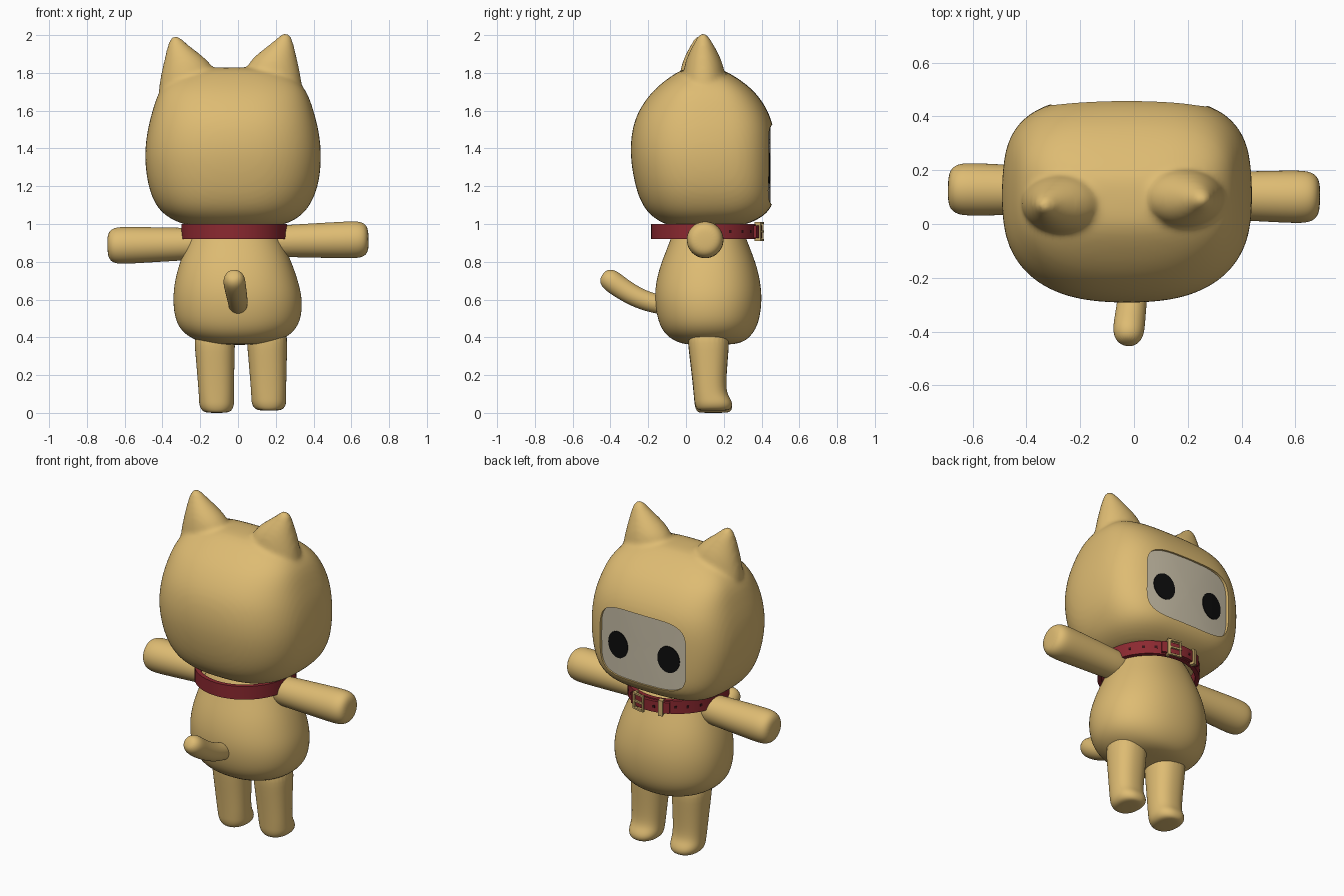
import bpy, bmesh, math
from mathutils import Vector

if "Cube" in bpy.data.objects:
    bpy.data.objects.remove(bpy.data.objects["Cube"])


def material(name, color):
    m = bpy.data.materials.new(name)
    m.use_nodes = True
    m.diffuse_color = (*color, 1)
    m.node_tree.nodes["Principled BSDF"].inputs["Base Color"].default_value = (*color, 1)
    return m


FUR = material("tan fur", (0.73, 0.50, 0.17))
RED = material("red leather", (0.26, 0.022, 0.03))
DARK = material("dark hole", (0.04, 0.006, 0.008))
FACE = material("pale face", (0.58, 0.52, 0.39))
BLACK = material("black eye", (0.004, 0.004, 0.004))
METAL = material("brass", (0.60, 0.42, 0.15))


def make(name, rings, mats, closed=True, caps=True):
    """Skin a list of point rings into a mesh object."""
    bm = bmesh.new()
    vr = [[bm.verts.new(p) for p in ring] for ring in rings]
    n = len(vr[0])
    for a, b in zip(vr, vr[1:]):
        for i in range(n if closed else n - 1):
            j = (i + 1) % n
            bm.faces.new((a[i], a[j], b[j], b[i]))
    if caps:
        bm.faces.new(vr[0])
        bm.faces.new(vr[-1])
    bmesh.ops.recalc_face_normals(bm, faces=bm.faces)
    me = bpy.data.meshes.new(name)
    bm.to_mesh(me)
    bm.free()
    for m in mats:
        me.materials.append(m)
    ob = bpy.data.objects.new(name, me)
    bpy.context.collection.objects.link(ob)
    return ob


def apply(ob, angle=40):
    """Bake modifiers and smooth the shading, keeping edges sharp."""
    dg = bpy.context.evaluated_depsgraph_get()
    dg.update()
    me = bpy.data.meshes.new_from_object(ob.evaluated_get(dg))
    ob.modifiers.clear()
    ob.data = me
    me.polygons.foreach_set("use_smooth", [True] * len(me.polygons))
    me.set_sharp_from_angle(angle=math.radians(angle))


def subdivide(ob, levels=2):
    mod = ob.modifiers.new("smooth", "SUBSURF")
    mod.levels = levels
    apply(ob)


def spow(v, e):
    return math.copysign(abs(v) ** e, v)


def loft(name, rows, front=2.0, back=2.0, n=28):
    """Rounded body from rows of z, x min, x max, y min, y max."""
    rings = []
    for z, x0, x1, y0, y1 in rows:
        ring = []
        for i in range(n):
            t = math.tau * i / n
            s, c = math.sin(t), math.cos(t)
            e = 2 / (front if s > 0 else back)
            ring.append(((x0 + x1) / 2 + (x1 - x0) / 2 * spow(c, e),
                         (y0 + y1) / 2 + (y1 - y0) / 2 * spow(s, e), z))
        rings.append(ring)
    ob = make(name, rings, [FUR])
    subdivide(ob)
    return ob


def tube(name, path, n=20):
    """Round limb along points of x, y, z, radius."""
    pts = [Vector(p[:3]) for p in path]
    rings = []
    for i, p in enumerate(pts):
        d = (pts[min(i + 1, len(pts) - 1)] - pts[max(i - 1, 0)]).normalized()
        u = d.cross(Vector((0.1, 0.3, 1))).normalized()
        v = d.cross(u)
        rings.append([p + path[i][3] * (u * math.cos(math.tau * k / n) + v * math.sin(math.tau * k / n))
                      for k in range(n)])
    ob = make(name, rings, [FUR])
    subdivide(ob)
    return ob


# Torso
loft("torso", [(0.36, -0.1, 0.1, 0.02, 0.22), (0.37, -0.19, 0.19, -0.04, 0.3),
               (0.41, -0.28, 0.28, -0.11, 0.35), (0.48, -0.335, 0.335, -0.15, 0.39),
               (0.6, -0.348, 0.345, -0.17, 0.405), (0.7, -0.337, 0.32, -0.16, 0.395),
               (0.8, -0.31, 0.285, -0.132, 0.37), (0.92, -0.26, 0.23, -0.08, 0.32),
               (1.06, -0.2, 0.17, -0.04, 0.27)], 2.2, 2.2)

# Head with both ears fused into one soft skin
head = loft("head", [(0.985, -0.2, 0.16, -0.04, 0.24), (0.995, -0.29, 0.25, -0.11, 0.32),
                     (1.04, -0.385, 0.335, -0.185, 0.415), (1.1, -0.44, 0.385, -0.235, 0.465),
                     (1.2, -0.48, 0.43, -0.272, 0.475), (1.36, -0.5, 0.447, -0.3, 0.475),
                     (1.5, -0.482, 0.43, -0.29, 0.47), (1.6, -0.455, 0.402, -0.255, 0.438),
                     (1.7, -0.425, 0.37, -0.185, 0.37), (1.77, -0.36, 0.31, -0.1, 0.28),
                     (1.815, -0.26, 0.21, -0.03, 0.2), (1.83, -0.14, 0.09, 0.03, 0.15)], 3.2, 2.5)
EAR = [(1.64, -0.43, -0.15, -0.03, 0.19), (1.74, -0.418, -0.12, -0.04, 0.19),
       (1.83, -0.4, -0.12, -0.03, 0.18), (1.9, -0.383, -0.2, -0.002, 0.145),
       (1.955, -0.37, -0.275, 0.03, 0.115), (1.985, -0.357, -0.302, 0.045, 0.095),
       (1.995, -0.34, -0.32, 0.06, 0.08)]
ears = [loft("right_ear", EAR),
        loft("left_ear", [(z + 0.015, -0.08 - b, -0.08 - a, c + 0.02, d + 0.02) for z, a, b, c, d in EAR])]
bm = bmesh.new()
for part in [head] + ears:
    bm.from_mesh(part.data)
bm.to_mesh(head.data)
bm.free()
for part in ears:
    bpy.data.objects.remove(part)
mod = head.modifiers.new("fuse", "REMESH")
mod.mode = "VOXEL"
mod.voxel_size = 0.014
mod = head.modifiers.new("soften", "SMOOTH")
mod.factor = 0.5
mod.iterations = 6
apply(head)
head.data.materials.clear()
for m in (FUR, FACE):
    head.data.materials.append(m)


# Sunken face panel
def floor_y(x):
    return 0.447 - 0.28 * (x + 0.02) ** 2


def face_ring(cx, cz, rx, rz, power, lift=0.0, y=None, n=48):
    ring = []
    for i in range(n):
        t = math.tau * i / n
        x = cx + rx * spow(math.cos(t), 2 / power)
        z = cz + rz * spow(math.sin(t), 2 / power)
        ring.append((x, floor_y(x) + lift if y is None else y, z))
    return ring


rings = [face_ring(-0.018, 1.315, 0.305, 0.22, 4.5, y=0.7)]
rings += [face_ring(-0.018, 1.315, 0.29 * k, 0.21 * k, 4.5) for k in (1, 0.8, 0.6, 0.4, 0.2, 0.03)]
cutter = make("face_cutter", rings, [FUR, FACE])
for p in cutter.data.polygons:
    p.material_index = 1 if p.center.y < 0.5 else 0
cutter.hide_render = True
mod = head.modifiers.new("face", "BOOLEAN")
mod.object = cutter
mod.operation = "DIFFERENCE"
mod.solver = "EXACT"
apply(head, 35)
bpy.data.objects.remove(cutter)

# Eyes
for name, x in (("left_eye", 0.15), ("right_eye", -0.19)):
    make(name, [face_ring(x, 1.295, 0.07 * k, 0.08 * k, 2, lift, n=32)
                for k, lift in ((1, -0.003), (1, 0.004), (0.5, 0.004), (0.05, 0.004))], [BLACK])

# Arms
for name, s, y0, y1, z0, z1 in (("left_arm", 1, 0.11, 0.1, 0.905, 0.918),
                                ("right_arm", -1, 0.12, 0.13, 0.9, 0.885)):
    stops = ((0.12, 0.08), (0.3, 0.088), (0.45, 0.094), (0.6, 0.1), (0.65, 0.097), (0.68, 0.08), (0.692, 0.045))
    tube(name, [(s * x, y0 + (y1 - y0) * x / 0.69, z0 + (z1 - z0) * x / 0.69, r) for x, r in stops])

# Legs with small toes
LEG = [(0.0, 0.04, 0.075, 0.21), (0.005, 0.075, 0.058, 0.238), (0.035, 0.092, 0.046, 0.248),
       (0.065, 0.093, 0.043, 0.235), (0.1, 0.093, 0.04, 0.212), (0.2, 0.098, 0.03, 0.215),
       (0.32, 0.105, 0.015, 0.225), (0.46, 0.112, 0.0, 0.235)]
for name, x, slant, lift in (("left_leg", 0.165, -0.03, 0.012), ("right_leg", -0.112, -0.03, 0)):
    loft(name, [(z + lift, x + slant * z - r, x + slant * z + r, a, b) for z, r, a, b in LEG], 2.3, 2.3)

# Tail
tube("tail", [(0, -0.06, 0.56, 0.05), (0, -0.18, 0.58, 0.052), (-0.005, -0.27, 0.615, 0.055),
              (-0.015, -0.35, 0.665, 0.058), (-0.02, -0.395, 0.7, 0.06),
              (-0.022, -0.425, 0.72, 0.05), (-0.024, -0.443, 0.732, 0.025)])


# Collar pieces all follow the same circle
def band(name, a0, a1, r0, r1, z0, z1, mat, steps):
    """Bent block from angle a0 to a1, measured from the +y axis toward +x."""
    full = a1 - a0 >= 360
    rings = []
    for i in range(steps + 1):
        t = math.radians(a0 + (a1 - a0) * i / steps)
        rings.append([(-0.02 + r * math.sin(t), 0.1 + 1.02 * r * math.cos(t), z)
                      for r, z in ((r0, z0), (r1, z0), (r1, z1), (r0, z1))])
    ob = make(name, rings, [mat], caps=not full)
    if full:
        bm = bmesh.new()
        bm.from_mesh(ob.data)
        bmesh.ops.remove_doubles(bm, verts=bm.verts, dist=0.0001)
        bmesh.ops.recalc_face_normals(bm, faces=bm.faces)
        bm.to_mesh(ob.data)
        bm.free()
    apply(ob, 30)


band("collar", 0, 360, 0.255, 0.28, 0.92, 1.0, RED, 48)
band("strap_end", -26, 26, 0.28, 0.298, 0.927, 0.993, RED, 8)
band("keeper_loop", -19, -14, 0.275, 0.306, 0.912, 1.006, METAL, 2)
band("buckle_near_bar", 17, 20, 0.275, 0.308, 0.91, 1.01, METAL, 1)
band("buckle_far_bar", 4, 6, 0.295, 0.306, 0.91, 1.01, METAL, 1)
for name, z in (("buckle_top", 1.0), ("buckle_bottom", 0.91), ("buckle_prong", 0.955)):
    band(name, 4, 20, 0.295, 0.308, z, z + 0.01, METAL, 3)
for i, a in enumerate((-62, -46, -32, -8, 32, 46, 62)):
    r = 0.298 if abs(a) < 26 else 0.28
    band(f"strap_hole_{i}", a - 1.5, a + 1.5, r - 0.002, r + 0.002, 0.953, 0.968, DARK, 1)
